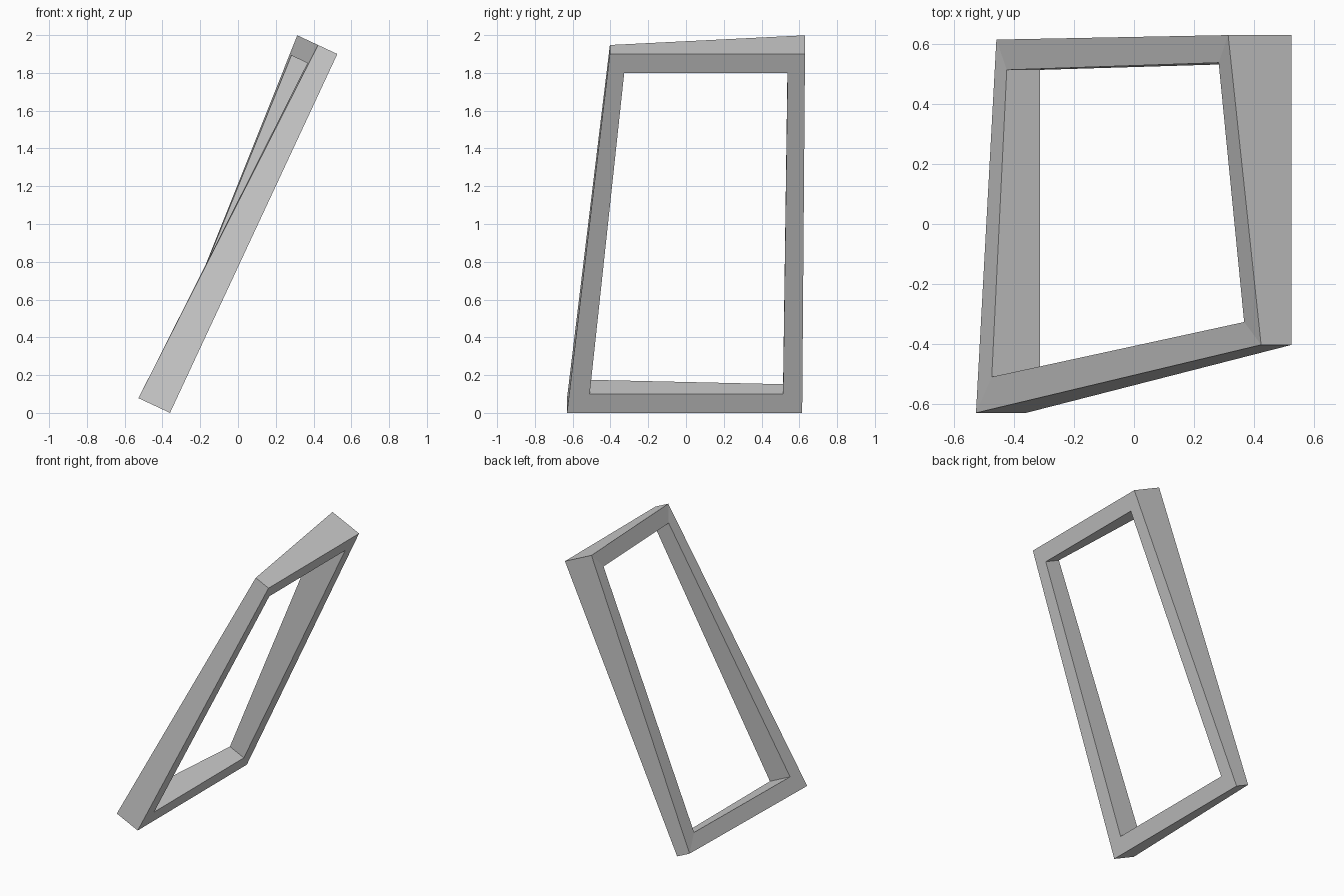
import bpy, bmesh
from mathutils import Vector

if "Cube" in bpy.data.objects:
    bpy.data.objects.remove(bpy.data.objects["Cube"])

SLOPE = 0.886 / 1.9                          # lean of the flat face
NORMAL = Vector((-1.9, 0, 0.886)) / 1.9      # scaled so depth is measured along x

# Corners on the flat leaning face: y, z, depth towards the back
OUTER = [(-0.63, 0.0, 0.167), (0.615, 0.0, 0.099), (0.63, 1.9, 0.212), (-0.403, 1.9, 0.102)]
INNER = [(-0.51, 0.1, 0.161), (0.514, 0.1, 0.111), (0.538, 1.8, 0.197), (-0.327, 1.8, 0.112)]


def ring(bm, corners, back):
    """One loop of four corners, on the flat face or pushed to the back."""
    return [bm.verts.new(Vector((-0.36 + z * SLOPE, y, z)) + NORMAL * d * back)
            for y, z, d in corners]


# Window frame: four loops bridged into a closed band
bm = bmesh.new()
loops = [ring(bm, OUTER, 0), ring(bm, INNER, 0), ring(bm, INNER, 1), ring(bm, OUTER, 1)]
for k in range(4):
    a, b = loops[k], loops[(k + 1) % 4]
    for i in range(4):
        j = (i + 1) % 4
        bm.faces.new((a[i], a[j], b[j], b[i]))
bmesh.ops.recalc_face_normals(bm, faces=bm.faces)

mesh = bpy.data.meshes.new("window_frame")
bm.to_mesh(mesh)
bm.free()
bpy.context.collection.objects.link(bpy.data.objects.new("window_frame", mesh))
